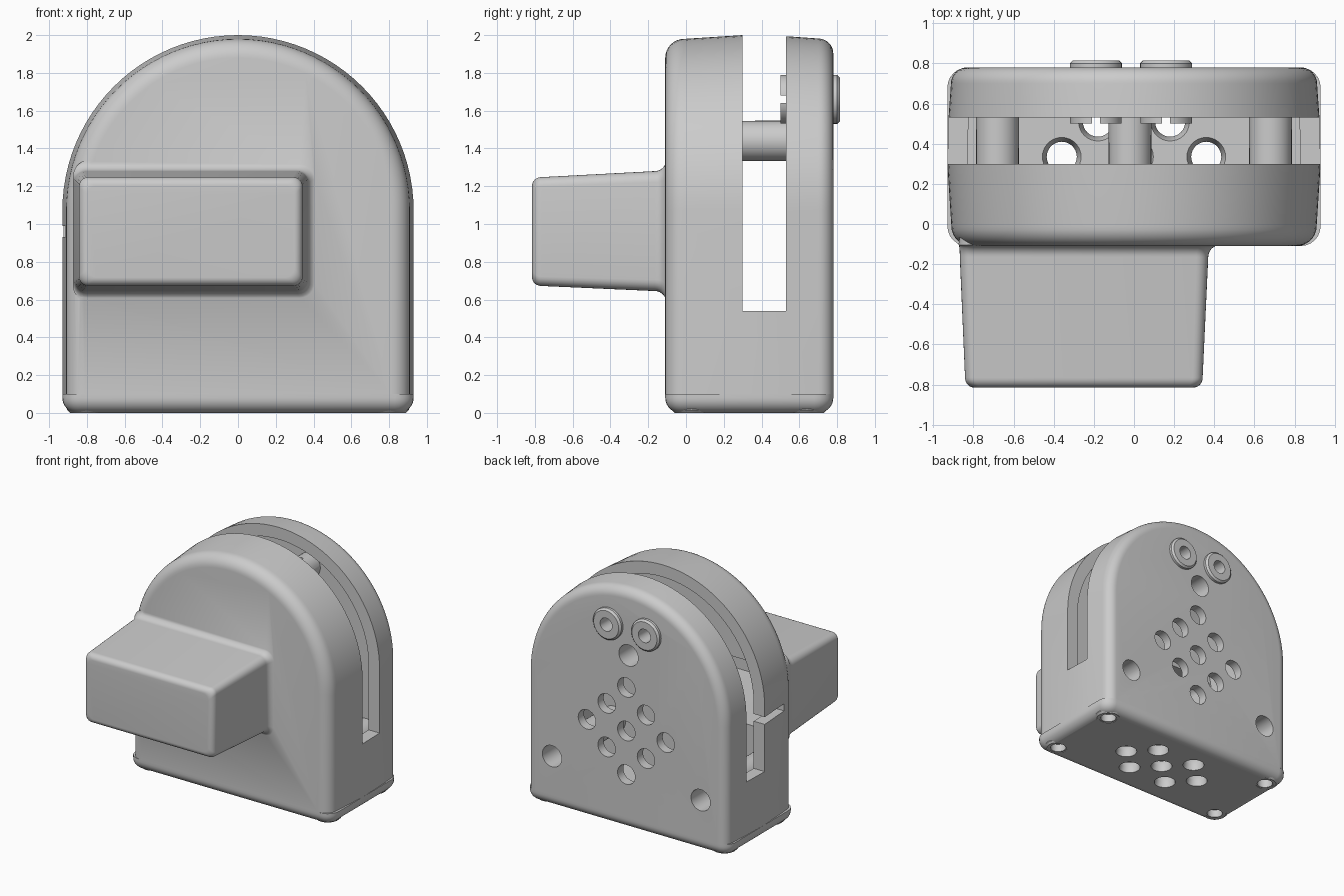
import bpy, bmesh
from math import sin, cos, pi

if "Cube" in bpy.data.objects:
    bpy.data.objects.remove(bpy.data.objects["Cube"])


def finish(bm, name):
    bmesh.ops.remove_doubles(bm, verts=bm.verts, dist=1e-5)
    bmesh.ops.recalc_face_normals(bm, faces=bm.faces)
    me = bpy.data.meshes.new(name)
    bm.to_mesh(me)
    bm.free()
    ob = bpy.data.objects.new(name, me)
    bpy.context.collection.objects.link(ob)
    return ob


def loft(name, rings):
    bm = bmesh.new()
    vr = [[bm.verts.new(p) for p in ring] for ring in rings]
    n = len(vr[0])
    for a, b in zip(vr, vr[1:]):
        for i in range(n):
            bm.faces.new((a[i], a[(i + 1) % n], b[(i + 1) % n], b[i]))
    bm.faces.new(vr[0])
    bm.faces.new(vr[-1])
    return finish(bm, name)


def lathe(name, profile, centers, axis='Y', seg=32, closed=False):
    """Revolve (radius, height) points around each centre."""
    bm = bmesh.new()
    for cx, c in centers:
        rings = []
        for r, h in profile:
            ring = []
            for k in range(seg):
                u, v = cx + r * cos(2 * pi * k / seg), c + r * sin(2 * pi * k / seg)
                ring.append(bm.verts.new((u, h, v) if axis == 'Y' else (u, v, h)))
            rings.append(ring)
        if closed:
            rings.append(rings[0])
        for a, b in zip(rings, rings[1:]):
            for k in range(seg):
                bm.faces.new((a[k], a[(k + 1) % seg], b[(k + 1) % seg], b[k]))
    return finish(bm, name)


def boxes(name, bounds):
    bm = bmesh.new()
    for x0, x1, y0, y1, z0, z1 in bounds:
        for v in bmesh.ops.create_cube(bm, size=1)['verts']:
            v.co = ((x0 + x1) / 2 + v.co.x * (x1 - x0), (y0 + y1) / 2 + v.co.y * (y1 - y0),
                    (z0 + z1) / 2 + v.co.z * (z1 - z0))
    return finish(bm, name)


def boolean(ob, tool, op='DIFFERENCE'):
    """Apply a boolean, trying the next solver if one loses the part."""
    tool.hide_render = True
    bpy.context.view_layer.objects.active = ob
    before = ob.data.copy()
    height = max(v.co.z for v in before.vertices)
    for solver in ('MANIFOLD', 'EXACT', 'FLOAT'):
        m = ob.modifiers.new("bool", 'BOOLEAN')
        m.operation, m.object, m.solver = op, tool, solver
        bpy.ops.object.modifier_apply(modifier=m.name)
        changed = len(ob.data.vertices) != len(before.vertices)
        if changed and max((v.co.z for v in ob.data.vertices), default=0) > height - 0.05:
            break
        ob.data = before.copy()
    bpy.data.objects.remove(tool, do_unlink=True)


def shade(ob, angle=35):
    bpy.ops.object.select_all(action='DESELECT')
    ob.select_set(True)
    bpy.context.view_layer.objects.active = ob
    bpy.ops.object.shade_smooth_by_angle(angle=angle * pi / 180)


def arch(y, inset, bottom):
    R = 0.93 - inset
    pts = [(R * cos(pi * k / 48), y, 1.07 + R * sin(pi * k / 48)) for k in range(49)]
    return pts + [(-R, y, bottom), (R, y, bottom)]


def rrect(y, x0, x1, z0, z1, r=0.05):
    pts = []
    for q, (cx, cz) in enumerate([(x1 - r, z1 - r), (x0 + r, z1 - r), (x0 + r, z0 + r), (x1 - r, z0 + r)]):
        for k in range(7):
            a = pi / 2 * (q + k / 6)
            pts.append((cx + r * cos(a), y, cz + r * sin(a)))
    return pts


def cyl(r, h0, h1):
    return [(0, h0), (r, h0), (r, h1), (0, h1)]


arc = [pi / 2 * k / 8 for k in range(9)]

# arched housing with drafted sides and rounded front and back edges
sections = [(-0.11 + 0.1 * (1 - cos(a)), 0.02 + 0.1 * (1 - sin(a))) for a in arc]
sections += [(0.30, 0.0), (0.53, 0.006)]
sections += [(0.78 - 0.08 * (1 - cos(a)), 0.018 + 0.08 * (1 - sin(a))) for a in reversed(arc)]
housing = loft("housing", [arch(y, d, 0.1) for y, d in sections])

# front box with rounded nose and a flared root
box = []
for a in arc:
    d = 0.045 * (1 - sin(a))
    box.append(rrect(-0.815 + 0.05 * (1 - cos(a)), -0.842 + d, 0.342 - d, 0.672 + d, 1.248 - d))
for a in arc:
    f = 0.06 * (1 - cos(a))
    box.append(rrect(-0.165 + 0.06 * sin(a), -0.868 - f * 0.1, 0.37 + f, 0.645 - f, 1.28 + f, 0.06 + f * 0.5))
box.append(rrect(-0.043, -0.87, 0.43, 0.585, 1.34, 0.09))
boolean(housing, loft("box_solid", box), 'UNION')

# hollow interior, box cavity, rim slot and side notch
boolean(housing, loft("cavity", [arch(-0.03, 0.11, 0.0), arch(0.31, 0.1, 0.0), arch(0.705, 0.11, 0.0)]))
boolean(housing, loft("box_cavity", [rrect(-0.75, -0.78, 0.28, 0.73, 1.19), rrect(0.013, -0.80, 0.31, 0.70, 1.23)]))
boolean(housing, boxes("slot", [(-2, 2, 0.30, 0.53, 0.54, 3)]))
boolean(housing, boxes("notch", [(-1.2, -0.75, 0.02, 0.35, 0.93, 0.99)]))

# speaker grille, screw holes and sleeve holes in the back wall
screws = [(-0.02, 1.44), (0.68, 0.42), (-0.68, 0.42)]
sleeves = [(-0.19, 1.66), (0.16, 1.66)]
grille = [((i - j) * 0.18, 0.81 + (i + j) * 0.18) for i in (-1, 0, 1) for j in (-1, 0, 1)]
boolean(housing, lathe("back_holes", cyl(0.08, 0.6, 0.9), grille))
boolean(housing, lathe("screw_holes", cyl(0.088, 0.6, 0.9), screws + sleeves))
shade(housing)

# screw posts running from front wall to back wall
posts = lathe("screw_posts", [(0, -0.05), (0.105, -0.05), (0.108, 0.72), (0.088, 0.72), (0.088, 0.56), (0, 0.56)], screws)
shade(posts)

# flanged sleeves at the top of the back, with split inner ends
sleeve = lathe("light_sleeves", [(0.055, 0.815), (0.115, 0.815), (0.13, 0.80), (0.13, 0.775), (0.10, 0.775),
                                 (0.10, 0.56), (0.13, 0.53), (0.13, 0.50), (0.055, 0.50)], sleeves, closed=True)
for w, h in ((0.02, 0.15), (0.15, 0.02)):
    boolean(sleeve, boxes("split", [(x - w, x + w, 0.4, 0.6, z - h, z + h) for x, z in sleeves]))
shade(sleeve)

# base plate with rounded corners and lower edge
base_rings = []
for a in arc:
    d = 0.08 * (1 - sin(a))
    ring = rrect(0.08 * (1 - cos(a)), -0.93 + d, 0.93 - d, -0.11 + d, 0.78 - d, 0.1 - d)
    base_rings.append([(x, y, z) for x, z, y in ring])
base_rings.append([(x, y, 0.1) for x, y, z in base_rings[-1]])
base = loft("base_plate", base_rings)
vents = [(0, 0.335), (-0.36, 0.335), (0.36, 0.335)] + [(sx * 0.18, 0.335 + sy * 0.175) for sx in (-1, 1) for sy in (-1, 1)]
corners = [(x, y) for x in (-0.8, 0.8) for y in (0.03, 0.64)]
boolean(base, lathe("vents", [(0, -0.05), (0.09, -0.05), (0.075, 0.05), (0.105, 0.12), (0, 0.12)], vents, 'Z'))
boolean(base, lathe("foot_holes", cyl(0.07, -0.05, 0.07), corners, 'Z'))
shade(base)

# ring feet at the base corners
feet = lathe("ring_feet", [(0.06, 0.005), (0.09, 0.0), (0.105, 0.015), (0.105, 0.08), (0.06, 0.08)], corners, 'Z', closed=True)
shade(feet)
